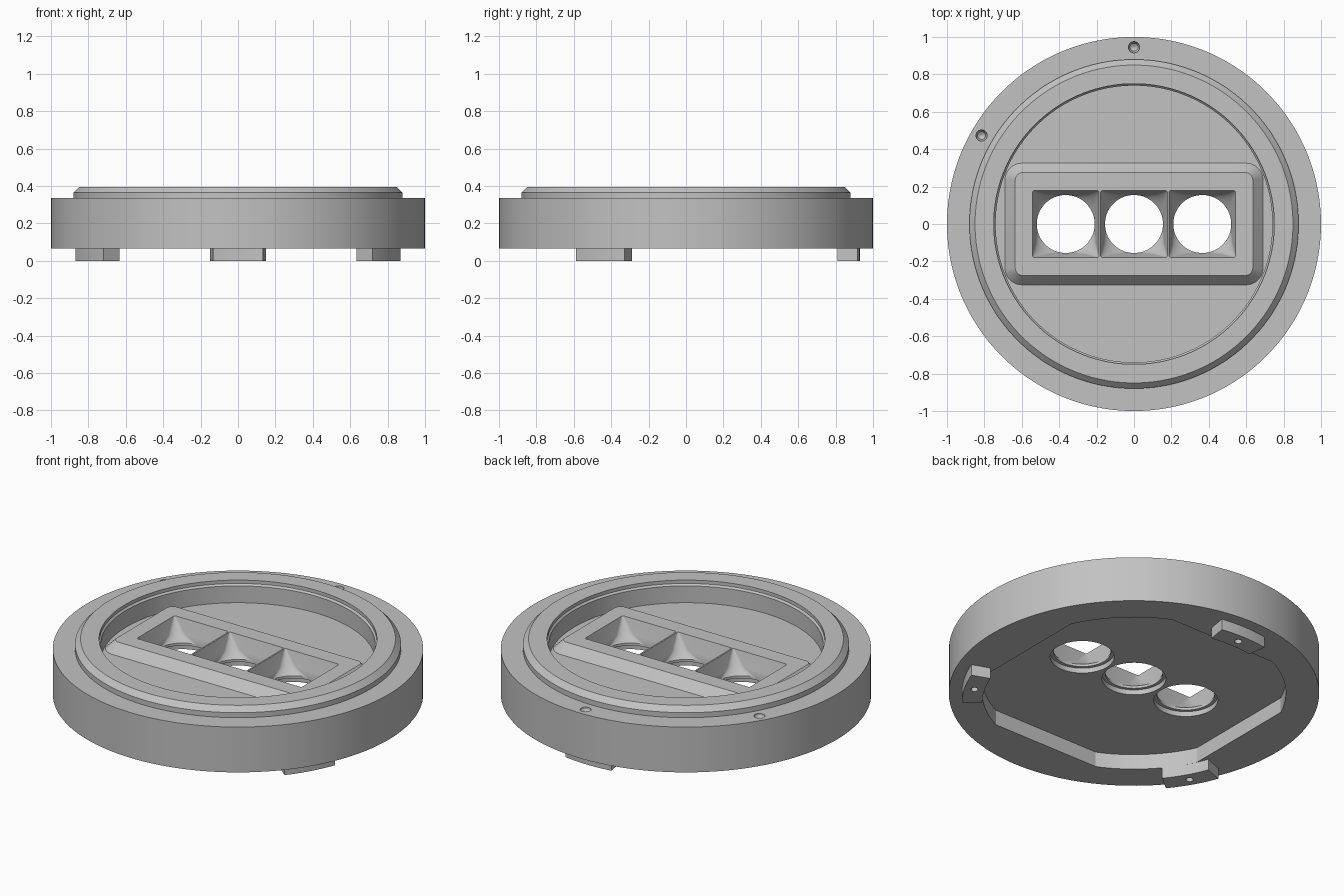
import bpy, bmesh
from math import sin, cos, pi, radians
from mathutils import Matrix

cube = bpy.data.objects.get("Cube")
if cube:
    bpy.data.objects.remove(cube, do_unlink=True)

grey = bpy.data.materials.new("plain_grey")
grey.use_nodes = True
colour = (0.54, 0.54, 0.54, 1)
grey.diffuse_color = colour
grey.node_tree.nodes["Principled BSDF"].inputs["Base Color"].default_value = colour


def rect(x, y, z, hx, hy=None, r=None, n=16):
    """Rounded rectangle ring; a circle when only hx is given."""
    hy = hx if hy is None else hy
    r = hx if r is None else r
    ring = []
    for c in range(4):
        sx, sy = ((1, 1), (-1, 1), (-1, -1), (1, -1))[c]
        for k in range(n):
            a = (c + (k + 0.5) / n) * pi / 2
            ring.append((x + sx * (hx - r) + r * cos(a), y + sy * (hy - r) + r * sin(a), z))
    return ring


def loft(name, rings):
    """Closed solid through a stack of rings with equal point counts."""
    bm = bmesh.new()
    loops = [[bm.verts.new(p) for p in ring] for ring in rings]
    for low, high in zip(loops, loops[1:]):
        for i in range(len(low)):
            j = (i + 1) % len(low)
            bm.faces.new((low[i], low[j], high[j], high[i]))
    bm.faces.new(loops[0][::-1])
    bm.faces.new(loops[-1])
    bmesh.ops.recalc_face_normals(bm, faces=bm.faces)
    mesh = bpy.data.meshes.new(name)
    bm.to_mesh(mesh)
    bm.free()
    mesh.materials.append(grey)
    obj = bpy.data.objects.new(name, mesh)
    bpy.context.collection.objects.link(obj)
    return obj


def combine(target, tool, operation):
    """Apply a boolean and remove the tool."""
    mod = target.modifiers.new("cut", 'BOOLEAN')
    mod.operation, mod.solver, mod.object = operation, 'EXACT', tool
    bpy.context.view_layer.update()
    bpy.ops.object.select_all(action='DESELECT')
    bpy.context.view_layer.objects.active = target
    target.select_set(True)
    bpy.ops.object.modifier_apply(modifier=mod.name)
    bpy.data.objects.remove(tool, do_unlink=True)


def smooth(obj):
    bpy.ops.object.select_all(action='DESELECT')
    bpy.context.view_layer.objects.active = obj
    obj.select_set(True)
    bpy.ops.object.shade_smooth_by_angle(angle=radians(25))


# Round body with stepped, chamfered rim and shallow dish
profile = [(1, .065), (1, .335), (.88, .335), (.88, .365), (.85, .395),
           (.75, .395), (.75, .375), (.74, .365), (.74, .265)]
body = loft("round_body", [rect(0, 0, z, r, n=32) for r, z in profile])

# Raised block with sloping sides
block = loft("raised_block", [rect(0, 0, .2, .69, .325, .09),
                              rect(0, 0, .265, .69, .325, .09),
                              rect(0, 0, .32, .635, .275, .04)])
combine(body, block, 'UNION')

# Underside recess: a circle flattened on four sides
flat = lambda v: max(-.74, min(.74, .82 * v))
outline = [(flat(cos(i * pi / 64)), flat(sin(i * pi / 64))) for i in range(128)]
recess = loft("recess_cutter", [[(x, y, z) for x, y in outline] for z in (0, .155)])
combine(body, recess, 'DIFFERENCE')

# Three square pockets narrowing into round, counterbored holes
for x in (-.365, 0, .365):
    pocket = loft("pocket_cutter", [
        rect(x, 0, .35, .178, r=.008), rect(x, 0, .32, .178, r=.008),
        rect(x, 0, .235, .16, r=.07), rect(x, 0, .2, .155),
        rect(x, 0, .185, .155), rect(x, 0, .185, .173), rect(x, 0, .1, .173)])
    combine(body, pocket, 'DIFFERENCE')

# Two round dimples on the outer flange
for x, y in ((0, .945), (-.815, .473)):
    dimple = loft("dimple_cutter", [rect(x, y, z, r, n=6) for z, r in
                                    ((.36, .03), (.325, .03), (.306, .021), (.297, .004))])
    combine(body, dimple, 'DIFFERENCE')
smooth(body)

# Three curved feet, each with a pin hole
half = radians(9.3)
arc = [half * (i / 6 - 1) for i in range(13)]
sector = [(.93 * sin(a), .93 * cos(a)) for a in arc]
sector += [(.82 * sin(a), .82 * cos(a)) for a in reversed(arc)]
for name, turn in (("back_foot", 0), ("front_right_foot", 120), ("front_left_foot", 240)):
    foot = loft(name, [[(x, y, z) for x, y in sector] for z in (0, .065)])
    hole = loft("pin_cutter", [rect(0, .875, z, .02, n=5) for z in (-.02, .05)])
    combine(foot, hole, 'DIFFERENCE')
    foot.data.transform(Matrix.Rotation(radians(turn), 4, 'Z'))
    smooth(foot)
